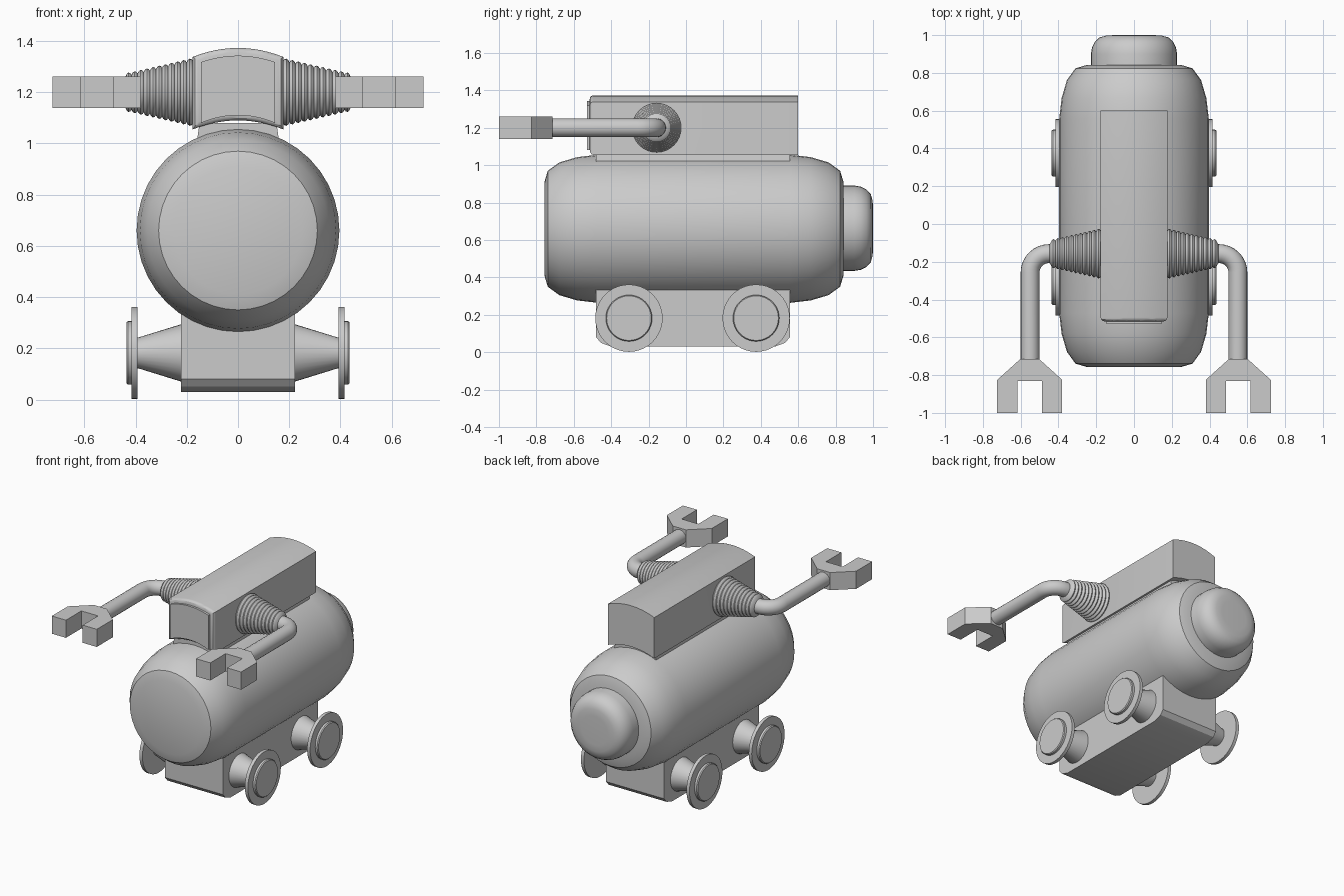
import bpy, bmesh, math
from mathutils import Vector

if "Cube" in bpy.data.objects:
    bpy.data.objects.remove(bpy.data.objects["Cube"])


def finish(name, bm, angle=30):
    bmesh.ops.remove_doubles(bm, verts=bm.verts, dist=1e-5)
    bmesh.ops.recalc_face_normals(bm, faces=bm.faces)
    me = bpy.data.meshes.new(name)
    bm.to_mesh(me)
    bm.free()
    me.shade_smooth()
    me.set_sharp_from_angle(angle=math.radians(angle))
    ob = bpy.data.objects.new(name, me)
    bpy.context.collection.objects.link(ob)
    return ob


def lathe(name, profile, place, n=32, angle=30):
    """Revolve (radius, height) points; place(a, b, h) maps to world space."""
    bm = bmesh.new()
    rings = []
    for r, h in profile:
        rings.append([bm.verts.new(place(r * math.cos(2 * math.pi * i / n),
                                         r * math.sin(2 * math.pi * i / n), h))
                      for i in range(n)])
    for p, q in zip(rings, rings[1:]):
        for i in range(n):
            j = (i + 1) % n
            bm.faces.new((p[i], p[j], q[j], q[i]))
    bm.faces.new(rings[0])
    bm.faces.new(rings[-1])
    return finish(name, bm, angle)


def prism(name, pts, place, a, b, bevel=0):
    """Extrude an outline from depth a to b, optionally rounding the rim at a."""
    bm = bmesh.new()
    ra = [bm.verts.new(place(u, v, a)) for u, v in pts]
    rb = [bm.verts.new(place(u, v, b)) for u, v in pts]
    rim = bm.faces.new(ra)
    bm.faces.new(rb)
    for i in range(len(pts)):
        j = (i + 1) % len(pts)
        bm.faces.new((ra[i], ra[j], rb[j], rb[i]))
    if bevel:
        bmesh.ops.recalc_face_normals(bm, faces=bm.faces)
        bmesh.ops.bevel(bm, geom=list(rim.edges), offset=bevel, segments=3,
                        profile=0.5, affect='EDGES')
    return finish(name, bm)


def along_y(cz):
    return lambda a, b, h: Vector((a, h, cz + b))


def along_x(s, cy, cz):
    return lambda a, b, h: Vector((s * h, cy + a, cz + b))


def xz(u, v, d):
    return Vector((u, d, v))


def arched(w, top_side, top_mid, bot_side, bot_mid, n=12):
    """Outline with an arched top and an arched underside."""
    ts = [-1 + 2 * i / n for i in range(n + 1)]
    top = [(w * t, top_mid - (top_mid - top_side) * t * t) for t in ts]
    bot = [(w * t, bot_mid - (bot_mid - bot_side) * t * t) for t in reversed(ts)]
    return top + bot


# Main tank with rounded ends, and the rear dome
end = [(0.25, 0.0), (0.31, 0.018), (0.355, 0.08), (0.383, 0.175), (0.396, 0.285)]
tank = [(r, -0.757 + d) for r, d in end] + [(r, 0.842 - d) for r, d in reversed(end)]
lathe("tank_body", tank, along_y(0.66), 40)
lathe("rear_dome", [(0.228, 0.78), (0.228, 0.90), (0.222, 0.935), (0.207, 0.965),
                    (0.182, 0.988), (0.145, 0.998), (0.10, 1.0)],
      along_y(0.663), 40, 40)

# Upper housing, its front plate and the neck under it
prism("upper_housing", arched(0.177, 1.338, 1.373, 1.055, 1.09), xz, -0.515, 0.60, 0.02)
prism("front_plate", arched(0.145, 1.318, 1.343, 1.08, 1.11), xz, -0.53, -0.49)
prism("neck", [(-0.165, 0.98), (0.165, 0.98), (0.15, 1.08), (-0.15, 1.08)],
      xz, -0.48, 0.555)

# Chassis with rounded lower ends
prism("chassis", [(-0.48, 0.45), (-0.48, 0.08), (-0.455, 0.05), (-0.40, 0.03),
                  (0.475, 0.03), (0.53, 0.05), (0.555, 0.08), (0.555, 0.45)],
      lambda u, v, d: Vector((d, u, v)), -0.222, 0.222)

# Ribbed shoulder profile: tapering stack of rounded rings
rings = 11
bellows = [(0.125, 0.15)]
for i in range(rings):
    for t, bulge in ((0.0, 0), (0.2, 0.007), (0.5, 0.011), (0.8, 0.007)):
        k = (i + t) / rings
        bellows.append((0.123 - 0.060 * k + bulge, 0.177 + 0.263 * k))
bellows += [(0.06, 0.44), (0.045, 0.45)]

for s, side in ((-1, "left"), (1, "right")):
    # Wheels with flared axles and hub caps
    for y, pos in ((-0.305, "front"), (0.375, "rear")):
        at = along_x(s, y, 0.182)
        lathe(f"{pos}_axle_{side}", [(0.112, 0.20), (0.112, 0.222), (0.06, 0.39),
                                     (0.06, 0.40)], at)
        lathe(f"{pos}_wheel_{side}", [(0.18, 0.392), (0.18, 0.415)], at, 40)
        lathe(f"{pos}_hub_cap_{side}", [(0.124, 0.41), (0.124, 0.43), (0.119, 0.436)],
              at, 40)

    lathe(f"shoulder_bellows_{side}", bellows, along_x(s, -0.157, 1.20), 32, 40)

    # Bent arm tube
    path = [(0.40, -0.157)]
    for i in range(9):
        a = math.pi / 2 * (1 - i / 8)
        path.append((0.45 + 0.10 * math.cos(a), -0.257 + 0.10 * math.sin(a)))
    path.append((0.55, -0.74))
    bm = bmesh.new()
    loops = []
    for i, p in enumerate(path):
        q0, q1 = path[max(i - 1, 0)], path[min(i + 1, len(path) - 1)]
        d = Vector((q1[0] - q0[0], q1[1] - q0[1])).normalized()
        loop = []
        for k in range(20):
            c = 0.05 * math.cos(math.pi * k / 10)
            loop.append(bm.verts.new((s * (p[0] - d.y * c), p[1] + d.x * c,
                                      1.20 + 0.05 * math.sin(math.pi * k / 10))))
        loops.append(loop)
    for p, q in zip(loops, loops[1:]):
        for k in range(20):
            j = (k + 1) % 20
            bm.faces.new((p[k], p[j], q[j], q[k]))
    bm.faces.new(loops[0])
    bm.faces.new(loops[-1])
    finish(f"arm_tube_{side}", bm, 40)

    # Forked gripper
    half = [(0.05, -0.715), (0.172, -0.825), (0.172, -1.0), (0.064, -1.0), (0.064, -0.832)]
    fork = half + [(-x, y) for x, y in reversed(half)]
    prism(f"gripper_{side}", fork,
          lambda u, v, d, s=s: Vector((s * 0.552 + u, v, d)), 1.139, 1.261)
